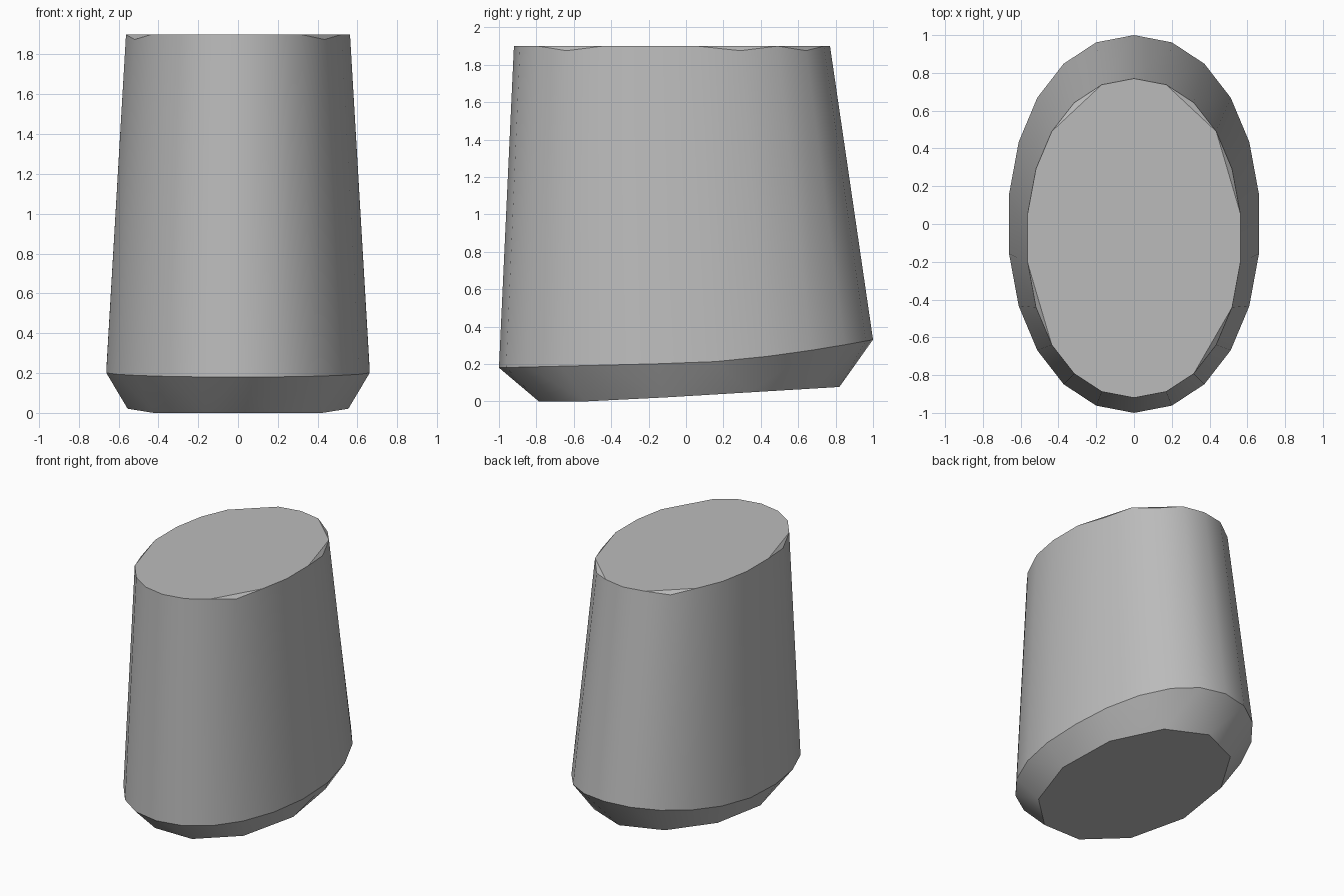
import bpy
import bmesh
from math import cos, sin, pi, copysign, radians

cube = bpy.data.objects.get("Cube")
if cube:
    bpy.data.objects.remove(cube, do_unlink=True)

SIDES = 22
DIPPED = {2, 7, 14, 18, 20}   # small chipped corners on the top edge


def oval(count, rx, ry, cy, power, height):
    """Slightly squared oval, starting at the back; height(i, y) gives z."""
    points = []
    for i in range(count):
        a = pi / 2 + 2 * pi * i / count
        x = rx * copysign(abs(cos(a)) ** power, cos(a))
        y = cy + ry * copysign(abs(sin(a)) ** power, sin(a))
        points.append((x, y, height(i, y)))
    return points


def rim_height(i, y):
    return 0.205 + 0.125 * max(y, 0) ** 1.5 - 0.025 * max(-y, 0)


def base_height(i, y):
    return max(0, 0.028 + 0.06 * y)


def top_height(i, y):
    return 1.875 if i in DIPPED else 1.9


bm = bmesh.new()


def ring(*args):
    return [bm.verts.new(p) for p in oval(*args)]


base = ring(SIDES // 2, 0.56, 0.82, 0, 1, base_height)
rim = ring(SIDES, 0.668, 1.0, 0, 0.95, rim_height)
top = ring(SIDES, 0.568, 0.845, -0.075, 0.95, top_height)

# Tapered wall
for i in range(SIDES):
    j = (i + 1) % SIDES
    bm.faces.new((rim[i], rim[j], top[j], top[i]))

# Bevelled underside, with half as many corners at the bottom
for k in range(SIDES // 2):
    m = (k + 1) % (SIDES // 2)
    a, b, c = rim[2 * k], rim[2 * k + 1], rim[2 * m]
    bm.faces.new((base[k], base[m], b, a))
    bm.faces.new((base[m], c, b))

# Flat top with chipped corners, and the sloping base
bm.faces.new([v for i, v in enumerate(top) if i not in DIPPED])
for i in DIPPED:
    bm.faces.new((top[i - 1], top[i], top[(i + 1) % SIDES]))
bm.faces.new(base[::-1])
bmesh.ops.recalc_face_normals(bm, faces=bm.faces[:])

mesh = bpy.data.meshes.new("tapered_body")
bm.to_mesh(mesh)
bm.free()
body = bpy.data.objects.new("tapered_body", mesh)
bpy.context.collection.objects.link(body)

# Plain grey material
grey = bpy.data.materials.new("plain_grey")
grey.use_nodes = True
colour = (0.5, 0.5, 0.5, 1)
grey.diffuse_color = colour
grey.node_tree.nodes["Principled BSDF"].inputs["Base Color"].default_value = colour
mesh.materials.append(grey)

bpy.ops.object.select_all(action="DESELECT")
body.select_set(True)
bpy.context.view_layer.objects.active = body
bpy.ops.object.shade_smooth_by_angle(angle=radians(30))
